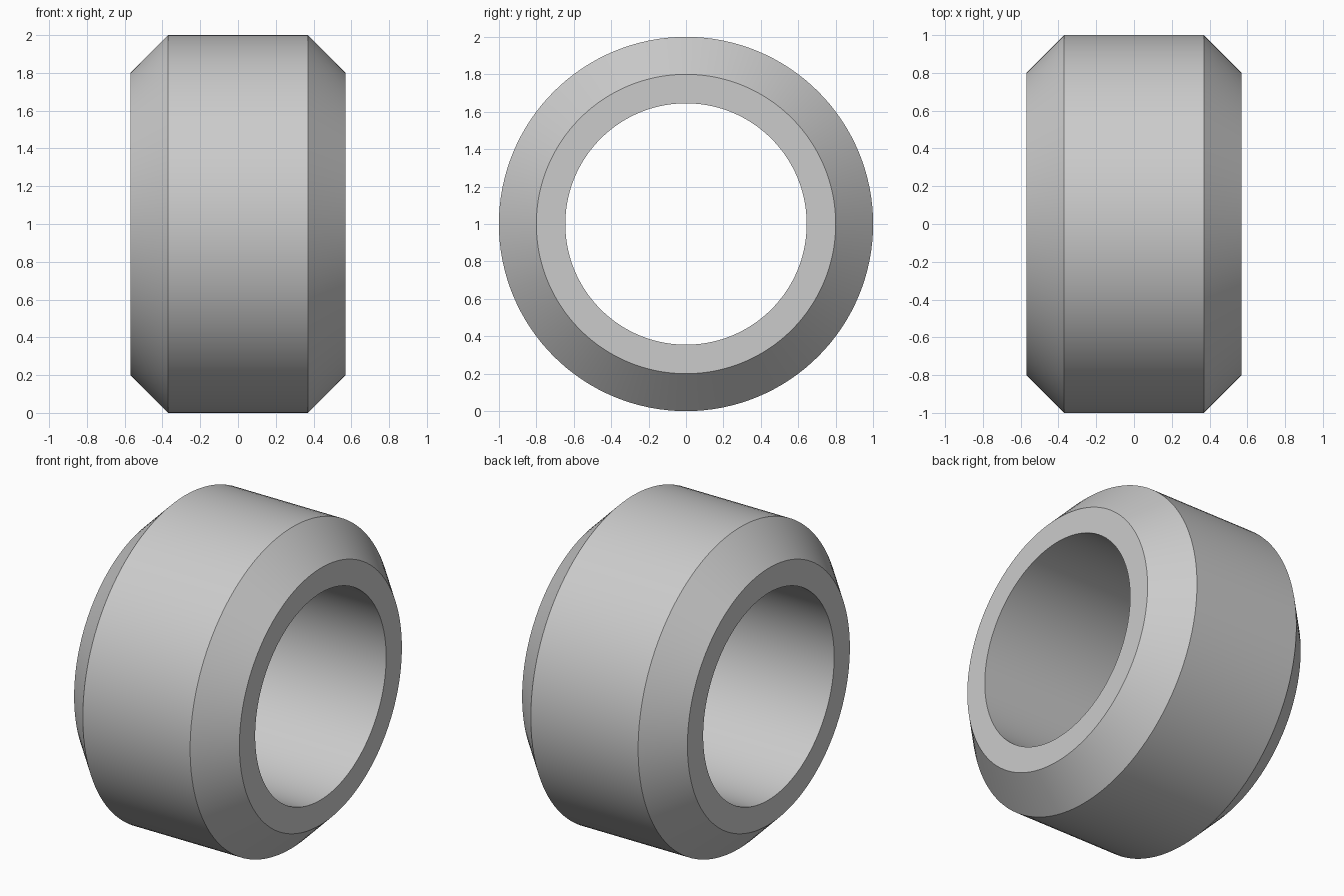
import bpy
import bmesh
from math import radians, tau
from mathutils import Matrix, Vector

if "Cube" in bpy.data.objects:
    bpy.data.objects.remove(bpy.data.objects["Cube"], do_unlink=True)

SEGMENTS = 128
HALF_WIDTH, OUTER, INNER, CHAMFER = 0.57, 1.0, 0.645, 0.2

# Plain grey material
grey = bpy.data.materials.new("light_grey")
grey.use_nodes = True
colour = (0.6, 0.6, 0.6, 1)
grey.diffuse_color = colour
grey.node_tree.nodes["Principled BSDF"].inputs["Base Color"].default_value = colour

# Ring cross-section as (x, radius), chamfered on both outer edges
flat = HALF_WIDTH - CHAMFER
rim = OUTER - CHAMFER
profile = [(-HALF_WIDTH, INNER), (-HALF_WIDTH, rim), (-flat, OUTER),
           (flat, OUTER), (HALF_WIDTH, rim), (HALF_WIDTH, INNER)]

# Sweep the section around the x axis
bm = bmesh.new()
rings = []
for i in range(SEGMENTS):
    turn = Matrix.Rotation(tau * i / SEGMENTS, 3, 'X')
    rings.append([bm.verts.new(turn @ Vector((x, 0, r))) for x, r in profile])
for i, ring in enumerate(rings):
    following = rings[(i + 1) % SEGMENTS]
    for j in range(len(profile)):
        k = (j + 1) % len(profile)
        bm.faces.new((ring[j], ring[k], following[k], following[j]))
bmesh.ops.recalc_face_normals(bm, faces=bm.faces)

mesh = bpy.data.meshes.new("chamfered_ring")
bm.to_mesh(mesh)
bm.free()
mesh.materials.append(grey)
ring_obj = bpy.data.objects.new("chamfered_ring", mesh)
ring_obj.location.z = OUTER
bpy.context.collection.objects.link(ring_obj)

# Smooth round surfaces, crisp chamfer edges
bpy.ops.object.select_all(action='DESELECT')
ring_obj.select_set(True)
bpy.context.view_layer.objects.active = ring_obj
bpy.ops.object.shade_smooth_by_angle(angle=radians(30))
